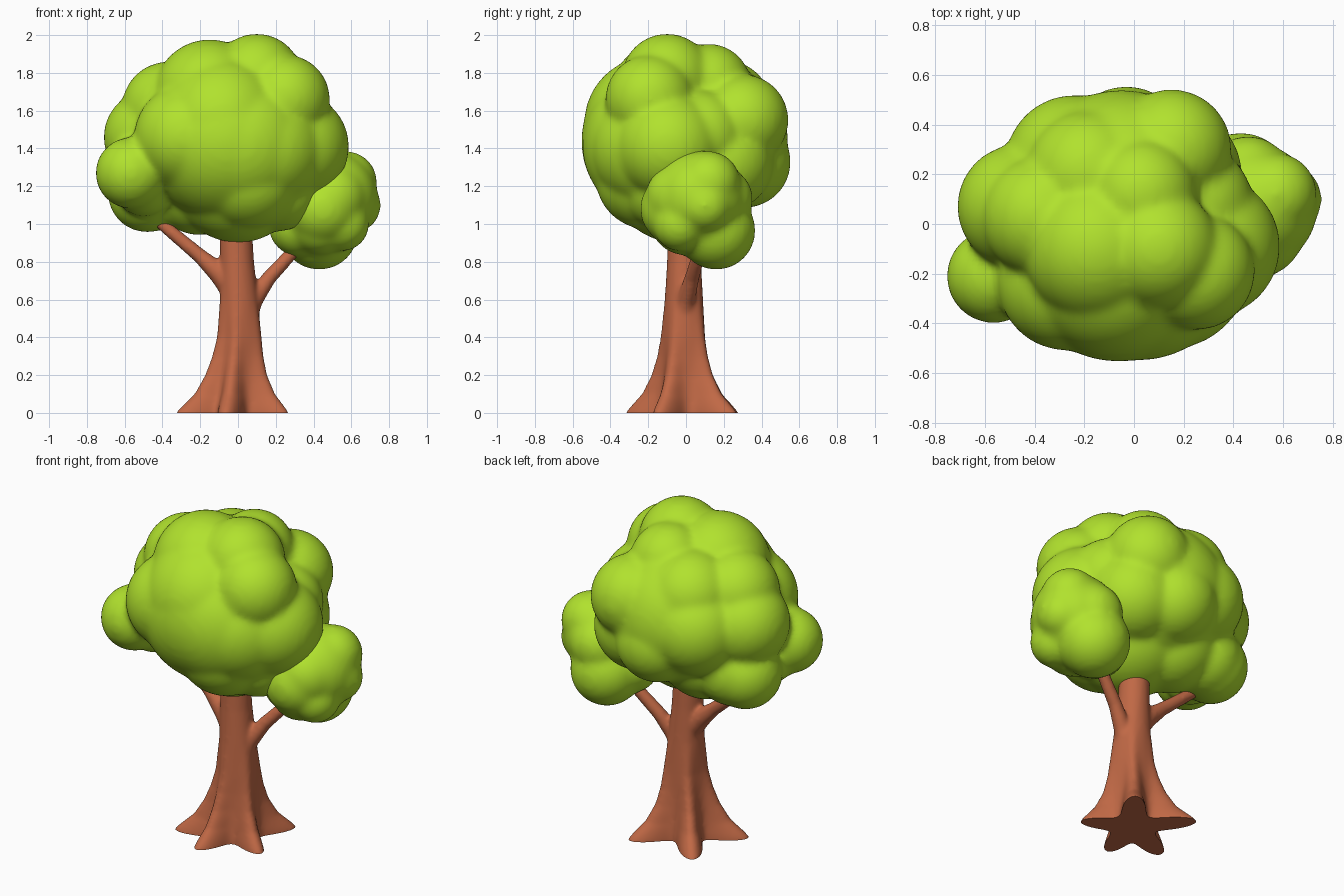
import bpy, bmesh, math
from mathutils import Vector, Matrix

if "Cube" in bpy.data.objects:
    bpy.data.objects.remove(bpy.data.objects["Cube"], do_unlink=True)


def material(name, rgb):
    m = bpy.data.materials.new(name)
    m.use_nodes = True
    m.diffuse_color = (*rgb, 1)
    bsdf = m.node_tree.nodes["Principled BSDF"]
    bsdf.inputs["Base Color"].default_value = (*rgb, 1)
    bsdf.inputs["Roughness"].default_value = 0.8
    return m


LEAF = material("leaf green", (0.44, 0.76, 0.027))
BARK = material("bark brown", (0.53, 0.14, 0.06))


def fuse(name, bm, mat, voxel, smooth_steps):
    """Melt overlapping solids into one smooth skin."""
    mesh = bpy.data.meshes.new(name)
    bm.to_mesh(mesh)
    bm.free()
    mesh.materials.append(mat)
    ob = bpy.data.objects.new(name, mesh)
    bpy.context.collection.objects.link(ob)
    remesh = ob.modifiers.new("Fuse", 'REMESH')
    remesh.mode = 'VOXEL'
    remesh.voxel_size = voxel
    remesh.use_smooth_shade = True
    soften = ob.modifiers.new("Soften", 'SMOOTH')
    soften.factor = 0.5
    soften.iterations = smooth_steps
    bpy.ops.object.select_all(action='DESELECT')
    bpy.context.view_layer.objects.active = ob
    ob.select_set(True)
    for mod in list(ob.modifiers):
        bpy.ops.object.modifier_apply(modifier=mod.name)
    for p in ob.data.polygons:
        p.use_smooth = True
        p.material_index = 0
    return ob


def foliage(name, puffs):
    bm = bmesh.new()
    for x, y, z, r in puffs:
        bmesh.ops.create_icosphere(bm, subdivisions=4, radius=r,
                                   matrix=Matrix.Translation((x, y, z)))
    return fuse(name, bm, LEAF, 0.018, 14)


# Main crown: broad masses first, then top, side, underside and back puffs
foliage("main_crown", [
    (-0.06, -0.12, 1.44, 0.435), (0.02, -0.15, 1.42, 0.40),
    (-0.05, 0.13, 1.45, 0.41), (-0.08, -0.18, 1.53, 0.36),
    (-0.27, -0.23, 1.46, 0.28), (0.14, -0.18, 1.4, 0.325),
    (0.06, -0.2, 1.25, 0.28), (0.24, 0.08, 1.47, 0.24),
    (-0.15, -0.1, 1.68, 0.298), (0.1, -0.1, 1.765, 0.243),
    (0.25, -0.19, 1.66, 0.237), (0.3, -0.09, 1.41, 0.288),
    (-0.37, 0.03, 1.615, 0.245), (-0.46, 0.07, 1.46, 0.252),
    (-0.48, 0.1, 1.165, 0.21), (-0.41, 0.12, 1.18, 0.215),
    (0.0, -0.05, 1.25, 0.35), (-0.2, 0.08, 1.21, 0.27),
    (0.21, -0.1, 1.18, 0.22), (0.15, 0.3, 1.55, 0.243),
    (-0.03, 0.31, 1.33, 0.245), (-0.24, 0.24, 1.44, 0.28),
    (0.17, 0.2, 1.33, 0.265), (0.03, 0.12, 1.73, 0.225),
    (-0.18, 0.2, 1.61, 0.26), (-0.565, -0.21, 1.27, 0.19),
    (-0.5, -0.1, 1.2, 0.16),
])

# Smaller side crown
foliage("side_crown", [
    (0.43, 0.16, 0.965, 0.208), (0.49, 0.07, 1.14, 0.25),
    (0.57, 0.12, 1.22, 0.167), (0.61, 0.1, 1.1, 0.147),
    (0.45, -0.05, 1.08, 0.193), (0.46, 0.18, 1.13, 0.175),
    (0.33, 0.07, 0.995, 0.17), (0.55, -0.03, 1.0, 0.145),
    (0.44, -0.01, 1.01, 0.175), (0.5, -0.03, 1.14, 0.185),
])


def skin(bm, rings):
    """Join rings of vertices into a capped tube."""
    n = len(rings[0])
    for a, b in zip(rings, rings[1:]):
        for i in range(n):
            j = (i + 1) % n
            bm.faces.new((a[i], a[j], b[j], b[i]))
    bm.faces.new(rings[0][::-1])
    bm.faces.new(rings[-1])


def branch(bm, path):
    """Tapered limb through (x, y, z, radius) points."""
    pts = [Vector(p[:3]) for p in path]
    axis = (pts[-1] - pts[0]).normalized()
    side = axis.cross(Vector((0, 1, 0))).normalized()
    up = axis.cross(side)
    rings = []
    for p, (_, _, _, r) in zip(pts, path):
        rings.append([bm.verts.new(p + r * (math.cos(t) * side + math.sin(t) * up))
                      for t in (math.tau * i / 16 for i in range(16))])
    skin(bm, rings)


# Trunk: round column whose foot flares into five roots (angle, reach)
ROOTS = [(-29, 0.305), (52, 0.35), (130, 0.37), (204, 0.36), (257, 0.32)]
# Height, core radius, share of root reach, centre x
LEVELS = [(-0.04, 0.135, 1.0, 0), (0.0, 0.135, 1.0, 0), (0.03, 0.135, 0.87, 0),
          (0.1, 0.13, 0.54, 0), (0.2, 0.122, 0.3, 0), (0.3, 0.115, 0.17, 0.005),
          (0.4, 0.11, 0.09, 0.01), (0.6, 0.1, 0.02, 0.005),
          (0.8, 0.09, 0, -0.005), (1.05, 0.084, 0, -0.015)]
SIDES = 80
bm = bmesh.new()
rings = []
for z, core, share, cx in LEVELS:
    ring = []
    for i in range(SIDES):
        t = math.tau * i / SIDES
        r = core
        for angle, reach in ROOTS:
            d = math.remainder(t - math.radians(angle), math.tau)
            r += (reach - 0.135) * share * math.exp(-(d / 0.32) ** 2)
        ring.append(bm.verts.new((cx + r * math.cos(t), -0.01 + r * math.sin(t), z)))
    rings.append(ring)
skin(bm, rings)

# Two limbs that carry the outer foliage
branch(bm, [(0.0, -0.01, 0.63, 0.08), (-0.1, 0.0, 0.74, 0.058),
            (-0.2, 0.01, 0.83, 0.04), (-0.44, 0.03, 1.03, 0.032)])
branch(bm, [(0.04, -0.02, 0.46, 0.055), (0.085, 0.0, 0.6, 0.05),
            (0.16, 0.03, 0.71, 0.04), (0.38, 0.1, 0.95, 0.032)])
trunk = fuse("trunk", bm, BARK, 0.011, 10)

# Level the foot on the ground
bm = bmesh.new()
bm.from_mesh(trunk.data)
cut = bmesh.ops.bisect_plane(bm, geom=bm.verts[:] + bm.edges[:] + bm.faces[:],
                             plane_co=(0, 0, 0), plane_no=(0, 0, 1), clear_inner=True)
rim = [e for e in cut["geom_cut"] if isinstance(e, bmesh.types.BMEdge)]
for f in bmesh.ops.edgeloop_fill(bm, edges=rim)["faces"]:
    f.smooth = False
    if f.normal.z > 0:
        f.normal_flip()
bm.to_mesh(trunk.data)
bm.free()
bpy.context.view_layer.objects.active = trunk
bpy.ops.object.shade_smooth_by_angle(angle=math.radians(50))
